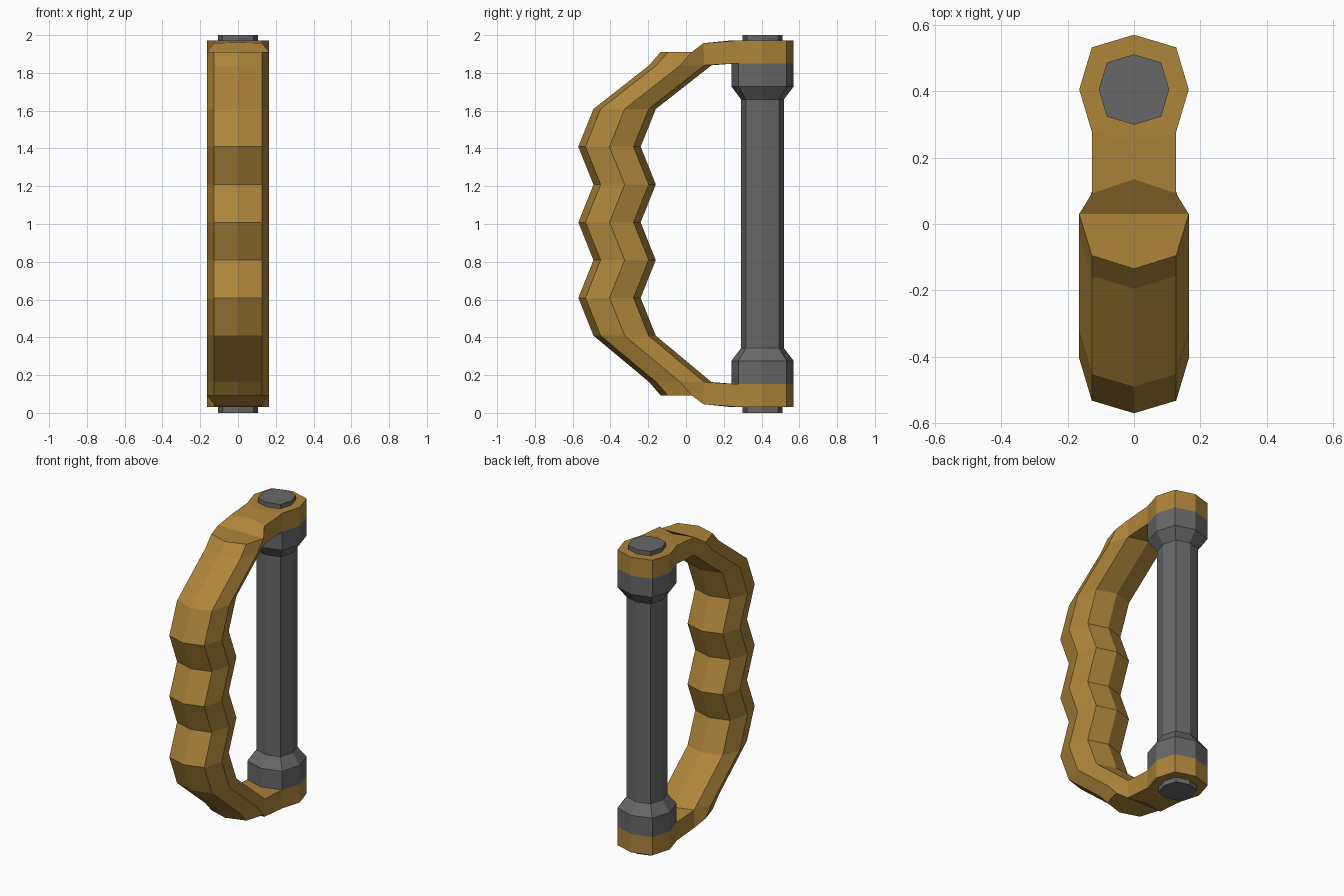
import bpy, bmesh

if "Cube" in bpy.data.objects:
    bpy.data.objects.remove(bpy.data.objects["Cube"])

POST_Y = 0.405
MIRROR = 2.003  # z of a lower point = MIRROR - z of its upper twin


def material(name, rgb):
    m = bpy.data.materials.new(name)
    m.diffuse_color = (*rgb, 1)
    m.use_nodes = True
    m.node_tree.nodes["Principled BSDF"].inputs["Base Color"].default_value = m.diffuse_color
    return m


def octagon(bm, cy, z, r):
    # slightly squared octagon with corners on the axes
    d = r * 0.77
    pts = [(r, 0), (d, d), (0, r), (-d, d), (-r, 0), (-d, -d), (0, -r), (d, -d)]
    return [bm.verts.new((x, cy + y, z)) for x, y in pts]


def bridge(bm, a, b, skip=()):
    for i in range(8):
        if i not in skip:
            j = (i + 1) % 8
            bm.faces.new((a[i], a[j], b[j], b[i]))


def finish(bm, name, mat):
    bmesh.ops.recalc_face_normals(bm, faces=bm.faces)
    me = bpy.data.meshes.new(name)
    bm.to_mesh(me)
    bm.free()
    me.materials.append(mat)
    ob = bpy.data.objects.new(name, me)
    bpy.context.collection.objects.link(ob)
    return ob


brass = material("brass", (0.42, 0.235, 0.042))
steel = material("steel", (0.137, 0.137, 0.137))

# central post with end collars
bm = bmesh.new()
half = [(0, 0.106), (0.152, 0.106), (0.152, 0.165), (0.275, 0.165), (0.344, 0.113)]
profile = half + [(2.0 if z == 0 else MIRROR - z, r) for z, r in reversed(half)]
rings = [octagon(bm, POST_Y, z, r) for z, r in profile]
for a, b in zip(rings, rings[1:]):
    bridge(bm, a, b)
bm.faces.new(rings[0])
bm.faces.new(rings[-1])
finish(bm, "post", steel)

# wavy hand grip, with arms and end rings
bm = bmesh.new()
stations = [octagon(bm, -0.325 if k % 2 == 0 else -0.405, 0.409 + 0.2 * k, 0.165)
            for k in range(7)]
for a, b in zip(stations, stations[1:]):
    bridge(bm, a, b)


def grip_end(last, z_of):
    # bend of the grip
    s = octagon(bm, -0.03, z_of(1.84), 0.165)
    bridge(bm, last, s)
    # flat shoulder on the outer side of the bend
    front = [bm.verts.new((x, y, z_of(1.91))) for x, y in
             [(-0.165, 0.03), (-0.127, -0.095), (0, -0.135), (0.127, -0.095), (0.165, 0.03)]]
    lower = [s[4], s[5], s[6], s[7], s[0]]
    for i in range(4):
        bm.faces.new((lower[i], lower[i + 1], front[i + 1], front[i]))
    bm.faces.new(front)
    # arm start
    top = [bm.verts.new((x, y, z_of(z))) for x, y, z in
           [(0.127, 0.092, 1.957), (0, 0.135, 1.961), (-0.127, 0.092, 1.957)]]
    bm.faces.new((front[0], front[4], *top))
    bm.faces.new((s[0], front[4], top[0], s[1]))
    bm.faces.new((s[4], front[0], top[2], s[3]))
    # end ring, open where the arm joins
    inner = octagon(bm, POST_Y, z_of(1.851), 0.165)
    outer = octagon(bm, POST_Y, z_of(1.972), 0.165)
    bridge(bm, inner, outer, skip=(5, 6))
    bm.faces.new(outer)
    # arm between bend and ring
    it = [inner[7], inner[6], inner[5]]
    ot = [outer[7], outer[6], outer[5]]
    low = [s[1], s[2], s[3]]
    for i in range(2):
        bm.faces.new((top[i], top[i + 1], ot[i + 1], ot[i]))
        bm.faces.new((low[i], low[i + 1], it[i + 1], it[i]))
    for i in (0, 2):
        bm.faces.new((low[i], top[i], ot[i], it[i]))


grip_end(stations[-1], lambda z: z)
grip_end(stations[0], lambda z: MIRROR - z)
finish(bm, "hand_grip", brass)
